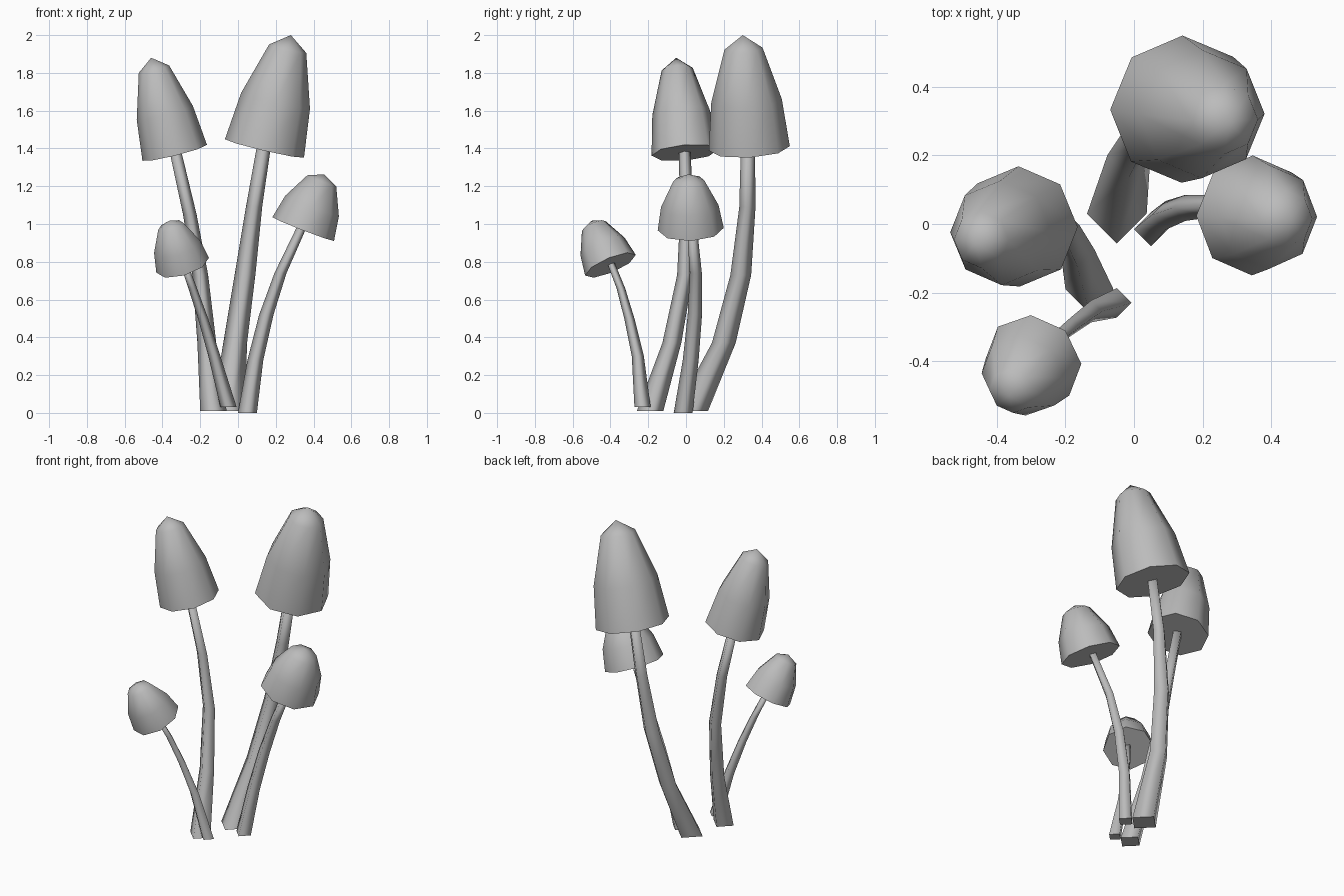
import bpy, bmesh, math
from mathutils import Vector

cube = bpy.data.objects.get("Cube")
if cube:
    bpy.data.objects.remove(cube, do_unlink=True)

grey = bpy.data.materials.new("plain grey")
grey.use_nodes = True
colour = (0.5, 0.5, 0.5, 1)
grey.diffuse_color = colour
grey.node_tree.nodes["Principled BSDF"].inputs["Base Color"].default_value = colour


def loft(name, rings, closed_tip=None):
    """Skin a list of vertex rings; finish with a tip point or a flat end."""
    bm = bmesh.new()
    loops = [[bm.verts.new(p) for p in ring] for ring in rings]
    n = len(loops[0])
    for low, high in zip(loops, loops[1:]):
        for i in range(n):
            j = (i + 1) % n
            bm.faces.new((low[i], low[j], high[j], high[i]))
    if closed_tip is not None:
        tip = bm.verts.new(closed_tip)
        for i in range(n):
            bm.faces.new((loops[-1][i], loops[-1][(i + 1) % n], tip))
    else:
        bm.faces.new(loops[-1])
    for f in bm.faces:
        f.smooth = True
    # flat underside with a crisp rim
    base = bm.faces.new(list(reversed(loops[0])))
    base.smooth = False
    for e in base.edges:
        e.smooth = False
    bmesh.ops.recalc_face_normals(bm, faces=bm.faces)
    mesh = bpy.data.meshes.new(name)
    bm.to_mesh(mesh)
    bm.free()
    mesh.materials.append(grey)
    obj = bpy.data.objects.new(name, mesh)
    bpy.context.collection.objects.link(obj)


def circle(radius, sides):
    return [Vector((radius * math.cos(a), radius * math.sin(a), 0))
            for a in (2 * math.pi * i / sides for i in range(sides))]


def cap(name, centre, axis, radius):
    """Eight-sided bell leaning along its axis."""
    centre, axis = Vector(centre), Vector(axis)
    turn = Vector((0, 0, 1)).rotation_difference(axis)
    bell = [(0, 1), (0.42, 0.87), (0.88, 0.47)]
    rings = [[centre + axis * t + turn @ p for p in circle(radius * r, 8)]
             for t, r in bell]
    loft(name, rings, centre + axis)


def stem(name, path):
    """Four-sided tapering stem; path points are x, y, z, half width."""
    loft(name, [[Vector((x, y, z)) + p for p in circle(w, 4)]
                for x, y, z, w in path])


# Tallest mushroom, at the back
cap("tall_cap", (0.14, 0.335, 1.4), (0.14, -0.035, 0.6), 0.215)
stem("tall_stem", [(-0.05, 0.03, 0.01, 0.087), (-0.015, 0.2, 0.37, 0.063),
                   (0.037, 0.29, 0.73, 0.055), (0.085, 0.325, 1.09, 0.043),
                   (0.14, 0.328, 1.43, 0.037)])

# Second mushroom, on the right side
cap("side_cap", (-0.335, -0.007, 1.377), (-0.125, -0.045, 0.503), 0.176)
stem("side_stem", [(-0.13, -0.19, 0.01, 0.07), (-0.165, -0.075, 0.37, 0.05),
                   (-0.2, -0.005, 0.73, 0.042), (-0.255, 0.005, 1.05, 0.036),
                   (-0.335, -0.008, 1.4, 0.031)])

# Smallest mushroom, at the front
cap("small_cap", (-0.293, -0.4, 0.782), (-0.072, -0.1, 0.235), 0.145)
stem("small_stem", [(-0.05, -0.23, 0.03, 0.043), (-0.125, -0.255, 0.3, 0.032),
                    (-0.185, -0.3, 0.5, 0.027), (-0.24, -0.345, 0.66, 0.023),
                    (-0.29, -0.4, 0.8, 0.02)])

# Medium mushroom, on the left side
cap("medium_cap", (0.345, 0.025, 0.973), (0.112, -0.012, 0.29), 0.175)
stem("medium_stem", [(0.05, -0.015, 0, 0.05), (0.092, 0.025, 0.28, 0.042),
                     (0.15, 0.047, 0.52, 0.038), (0.225, 0.052, 0.74, 0.032),
                     (0.345, 0.03, 1.0, 0.026)])
